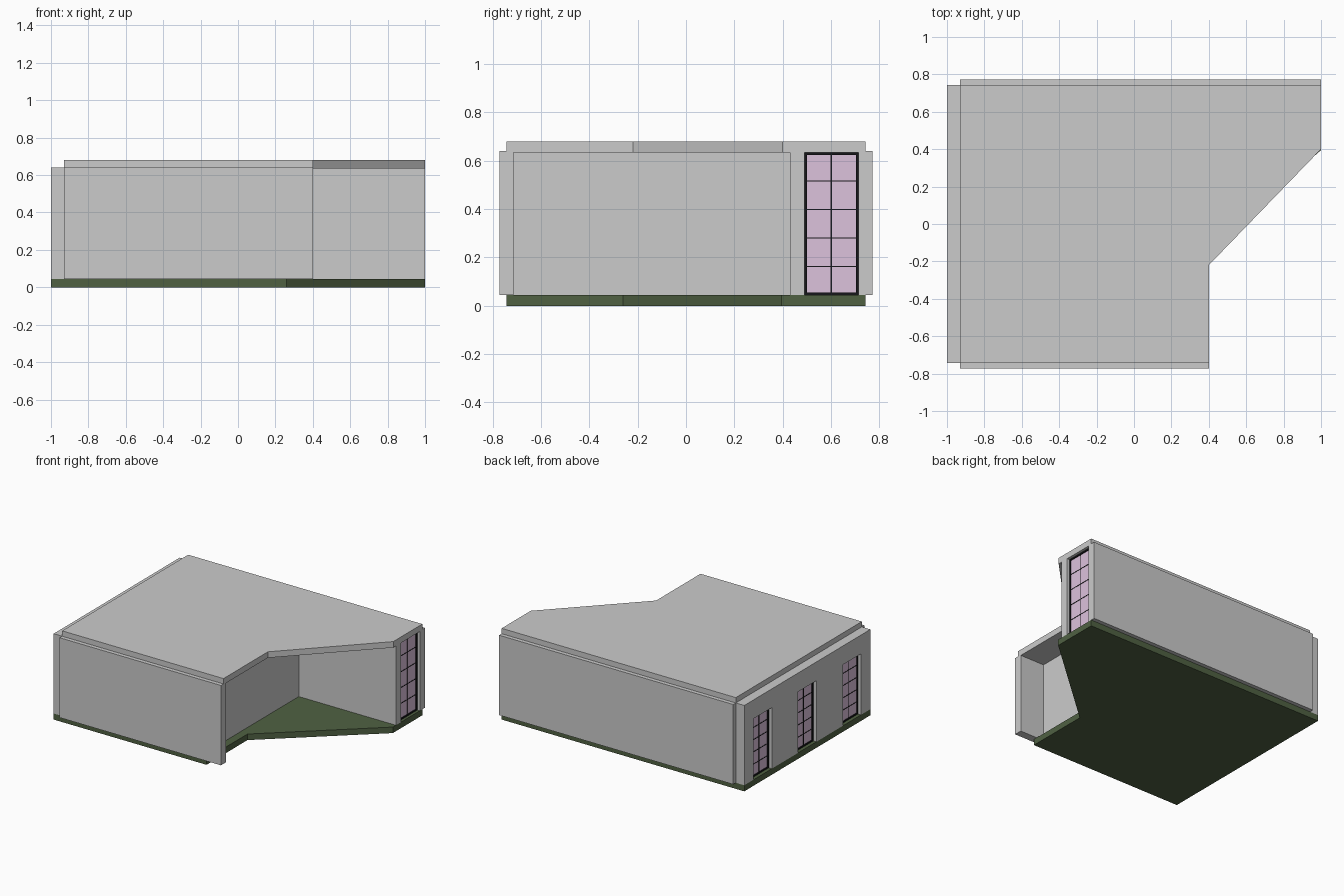
import bpy, bmesh
from mathutils import Matrix, Vector

if "Cube" in bpy.data.objects:
    bpy.data.objects.remove(bpy.data.objects["Cube"])


def material(name, rgb):
    m = bpy.data.materials.new(name)
    m.diffuse_color = (*rgb, 1)
    m.use_nodes = True
    m.node_tree.nodes["Principled BSDF"].inputs["Base Color"].default_value = m.diffuse_color
    return m


GREEN = material("floor_green", (0.08, 0.12, 0.055))
BLACK = material("frame_black", (0.008, 0.008, 0.01))
LILAC = material("pane_lilac", (0.72, 0.54, 0.72))


def finish(name, bm, mat=None):
    bmesh.ops.recalc_face_normals(bm, faces=bm.faces)
    me = bpy.data.meshes.new(name)
    bm.to_mesh(me)
    bm.free()
    ob = bpy.data.objects.new(name, me)
    bpy.context.collection.objects.link(ob)
    if mat:
        me.materials.append(mat)
    return ob


def prism(name, points, extrude, mat=None):
    bm = bmesh.new()
    face = bm.faces.new([bm.verts.new(p) for p in points])
    out = bmesh.ops.extrude_face_region(bm, geom=[face], use_keep_orig=True)
    verts = [v for v in out["geom"] if isinstance(v, bmesh.types.BMVert)]
    bmesh.ops.translate(bm, verts=verts, vec=extrude)
    return finish(name, bm, mat)


def boxes(name, spans, mat=None):
    # each span: x0, x1, y0, y1, z0, z1
    bm = bmesh.new()
    for x0, x1, y0, y1, z0, z1 in spans:
        centre = Vector(((x0 + x1) / 2, (y0 + y1) / 2, (z0 + z1) / 2))
        size = Matrix.Diagonal((x1 - x0, y1 - y0, z1 - z0, 1))
        bmesh.ops.create_cube(bm, size=1, matrix=Matrix.Translation(centre) @ size)
    return finish(name, bm, mat)


def window(name, x, y, width, z0, z1, rows=5):
    # pane lying in the yz plane, with frame and glazing bars
    a, b, d, t, m = y - width / 2, y + width / 2, 0.01, 0.01, 0.0025
    bars = [(x - d, x + d, a, a + t, z0, z1), (x - d, x + d, b - t, b, z0, z1),
            (x - d, x + d, a + t, b - t, z0, z0 + t), (x - d, x + d, a + t, b - t, z1 - t, z1)]
    e = 0.006
    bars.append((x - e, x + e, y - m, y + m, z0 + t, z1 - t))
    for i in range(1, rows):
        z = z0 + (z1 - z0) * i / rows
        bars.append((x - e + 0.001, x + e - 0.001, a + t, b - t, z - m, z + m))
    boxes(name + "_frame", bars, BLACK)
    boxes(name + "_pane", [(x - 0.003, x + 0.003, a + t / 2, b - t / 2, z0 + t / 2, z1 - t / 2)], LILAC)


FLOOR, TOP = 0.045, 0.64

# Floor and roof slabs with the cut corner
prism("floor_slab", [(x, y, 0) for x, y in
      [(-1, -0.742), (0.26, -0.742), (0.26, -0.26), (1, 0.395), (1, 0.742), (-1, 0.742)]],
      (0, 0, FLOOR), GREEN)
prism("roof_slab", [(x, y, 0.635) for x, y in
      [(-0.93, -0.742), (0.4, -0.742), (0.4, -0.22), (1, 0.4), (1, 0.742), (-0.93, 0.742)]],
      (0, 0, 0.045))

# Long outer walls
boxes("front_wall", [(-0.93, 0.4, -0.772, -0.713, FLOOR, TOP)])
boxes("back_wall", [(-0.93, 1, 0.713, 0.772, FLOOR, TOP)])

# Inner partition walls
boxes("inner_side_wall", [(0.14, 0.2, -0.713, 0.43, FLOOR, 0.635)])
boxes("inner_cross_wall", [(0.14, 1, 0.43, 0.49, FLOOR, 0.635)])

# Left wall: one elevation profile with three openings
WIDTH, HEAD = 0.215, 0.5
centres = (-0.525, 0, 0.525)
profile = [(-0.742, TOP), (-0.742, FLOOR)]
for c in centres:
    l, r = c - WIDTH / 2, c + WIDTH / 2
    profile += [(l, FLOOR), (l, HEAD), (r, HEAD), (r, FLOOR)]
profile += [(0.742, FLOOR), (0.742, TOP)]
prism("left_wall", [(-1, y, z) for y, z in profile], (0.07, 0, 0))

# Windows
for i, c in enumerate(centres):
    window(f"left_window_{i + 1}", -0.965, c, WIDTH, FLOOR, HEAD)
window("end_window", 0.97, 0.6015, 0.223, FLOOR, 0.635)
